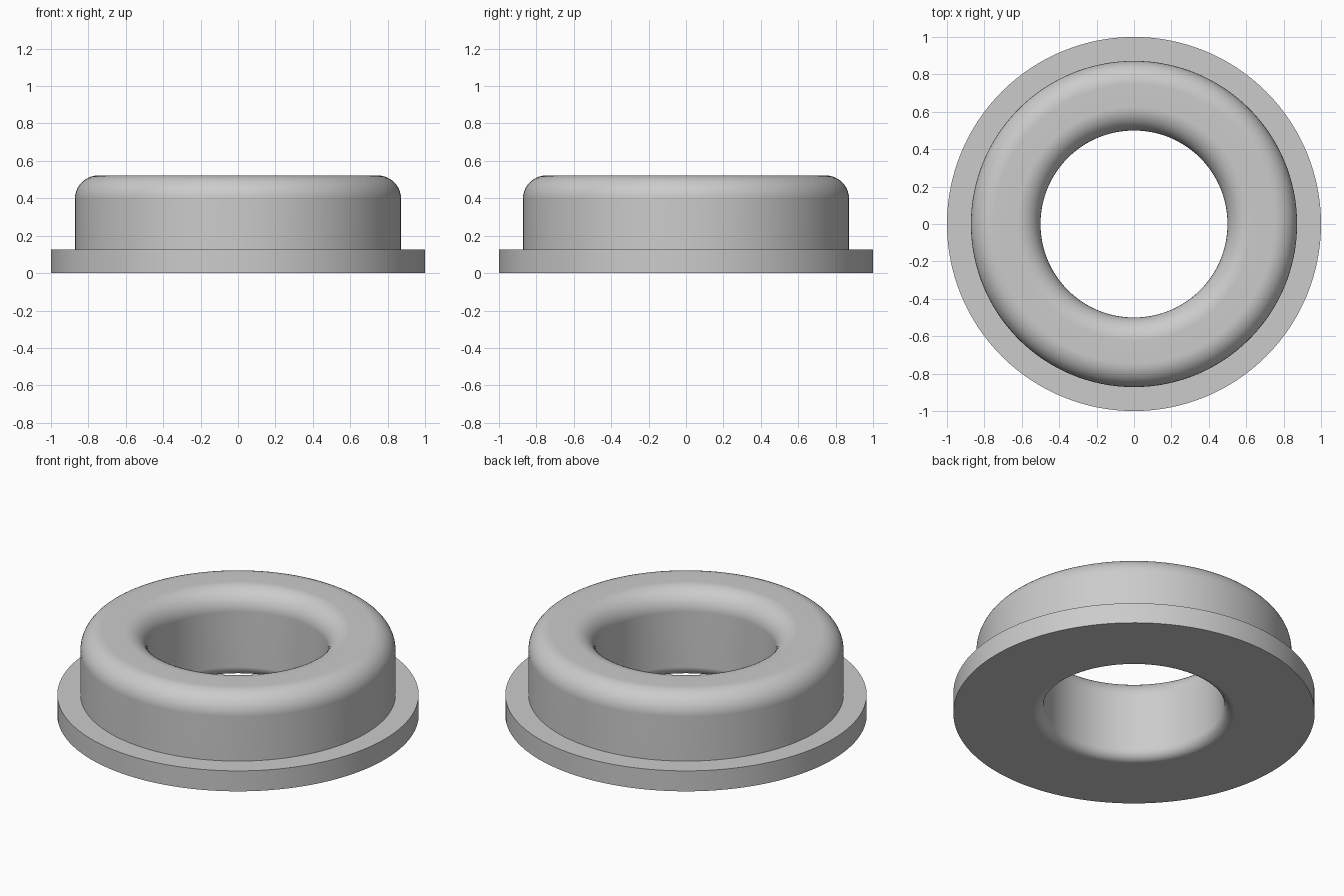
import bpy
import bmesh
import math

cube = bpy.data.objects.get("Cube")
if cube:
    bpy.data.objects.remove(cube, do_unlink=True)

SEGMENTS = 128
BORE, BODY, FLANGE = 0.5, 0.872, 1.0
FLANGE_TOP, TOP = 0.125, 0.522
FILLET, BORE_FILLET = 0.125, 0.06

grey = bpy.data.materials.new("plain grey")
grey.use_nodes = True
colour = (0.6, 0.6, 0.6, 1)
grey.diffuse_color = colour
grey.node_tree.nodes["Principled BSDF"].inputs["Base Color"].default_value = colour


def arc(cx, cz, radius, start, end, steps=10):
    """Points of a rounded corner in the radius/height plane."""
    angles = [math.radians(start + (end - start) * i / steps) for i in range(steps + 1)]
    return [(cx + radius * math.cos(a), cz + radius * math.sin(a)) for a in angles]


# Closed cross-section: flange, body with rounded rim, bore with rounded ends
profile = [(FLANGE, 0), (FLANGE, FLANGE_TOP), (BODY, FLANGE_TOP)]
profile += arc(BODY - FILLET, TOP - FILLET, FILLET, 0, 90)
profile += arc(BORE + FILLET, TOP - FILLET, FILLET, 90, 180)
profile += arc(BORE + BORE_FILLET, BORE_FILLET, BORE_FILLET, 180, 270)

# Revolve the cross-section around the vertical axis
bm = bmesh.new()
rings = []
for s in range(SEGMENTS):
    a = 2 * math.pi * s / SEGMENTS
    rings.append([bm.verts.new((r * math.cos(a), r * math.sin(a), z)) for r, z in profile])
for s, ring in enumerate(rings):
    following = rings[(s + 1) % SEGMENTS]
    for i in range(len(profile)):
        j = (i + 1) % len(profile)
        bm.faces.new((ring[i], following[i], following[j], ring[j]))
bmesh.ops.recalc_face_normals(bm, faces=bm.faces)

mesh = bpy.data.meshes.new("flanged_bushing")
bm.to_mesh(mesh)
bm.free()
mesh.materials.append(grey)
bushing = bpy.data.objects.new("flanged_bushing", mesh)
bpy.context.collection.objects.link(bushing)

# Smooth rounded surfaces, keep flange corners sharp and flats flat
bpy.ops.object.select_all(action="DESELECT")
bushing.select_set(True)
bpy.context.view_layer.objects.active = bushing
bpy.ops.object.shade_smooth_by_angle(angle=math.radians(30))
weighted = bushing.modifiers.new("flat_normals", "WEIGHTED_NORMAL")
weighted.keep_sharp = True
